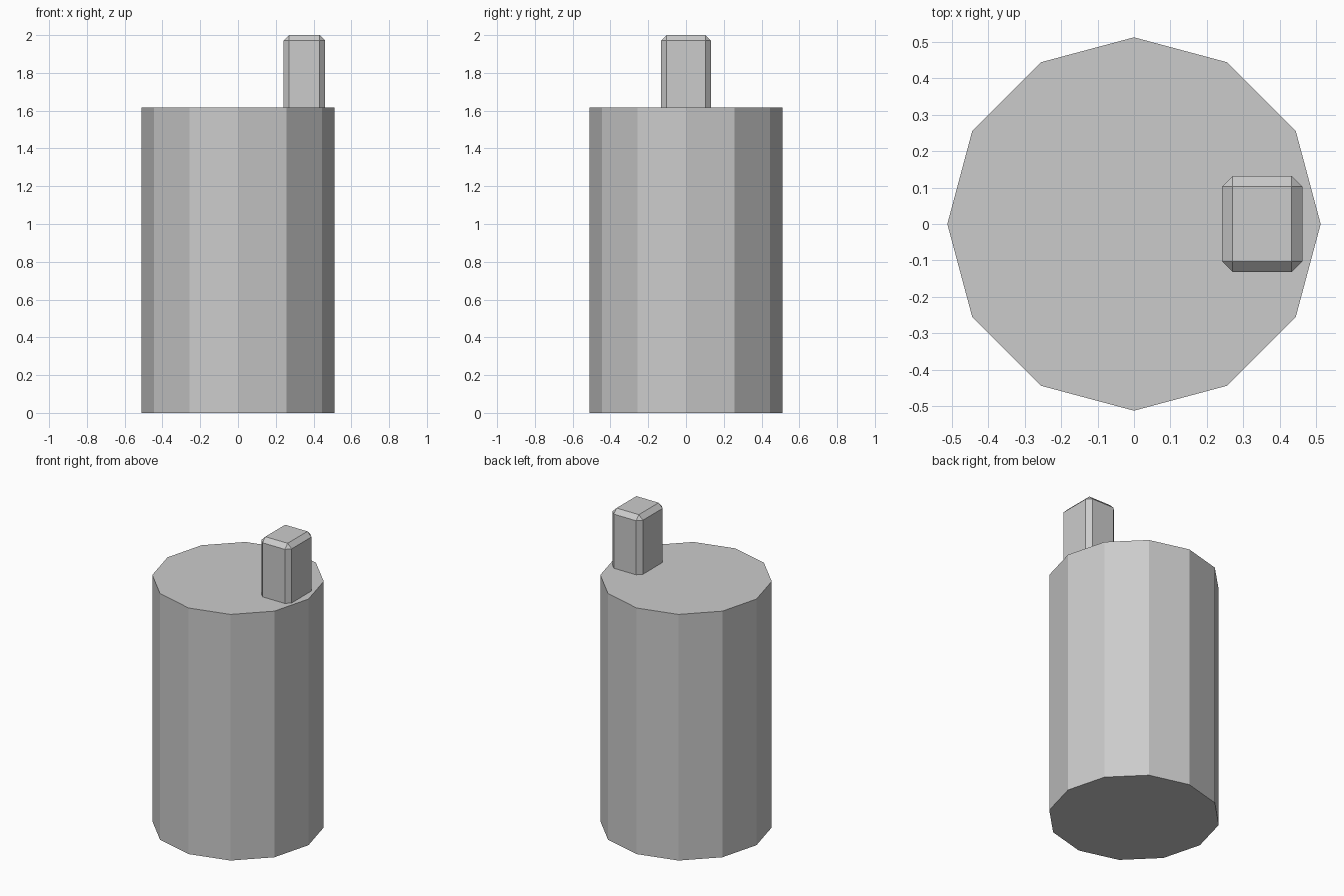
import bpy

if "Cube" in bpy.data.objects:
    bpy.data.objects.remove(bpy.data.objects["Cube"])

BODY_R, BODY_H = 0.512, 1.616
TOP, SINK, CHAMFER = 2.0, 0.05, 0.029

# Twelve-sided body
bpy.ops.mesh.primitive_cylinder_add(vertices=12, radius=BODY_R, depth=BODY_H,
                                    location=(0, 0, BODY_H / 2))
body = bpy.context.object
body.name = "body"

# Chamfered block near the right rim, its foot sunk into the body
bottom = BODY_H - SINK
bpy.ops.mesh.primitive_cube_add(size=1, location=(0.3515, 0, (TOP + bottom) / 2))
block = bpy.context.object
block.name = "top_block"
block.scale = (0.22, 0.263, TOP - bottom)
bpy.ops.object.transform_apply(location=False, rotation=False, scale=True)
bevel = block.modifiers.new("chamfer", 'BEVEL')
bevel.width = CHAMFER
bevel.segments = 1
